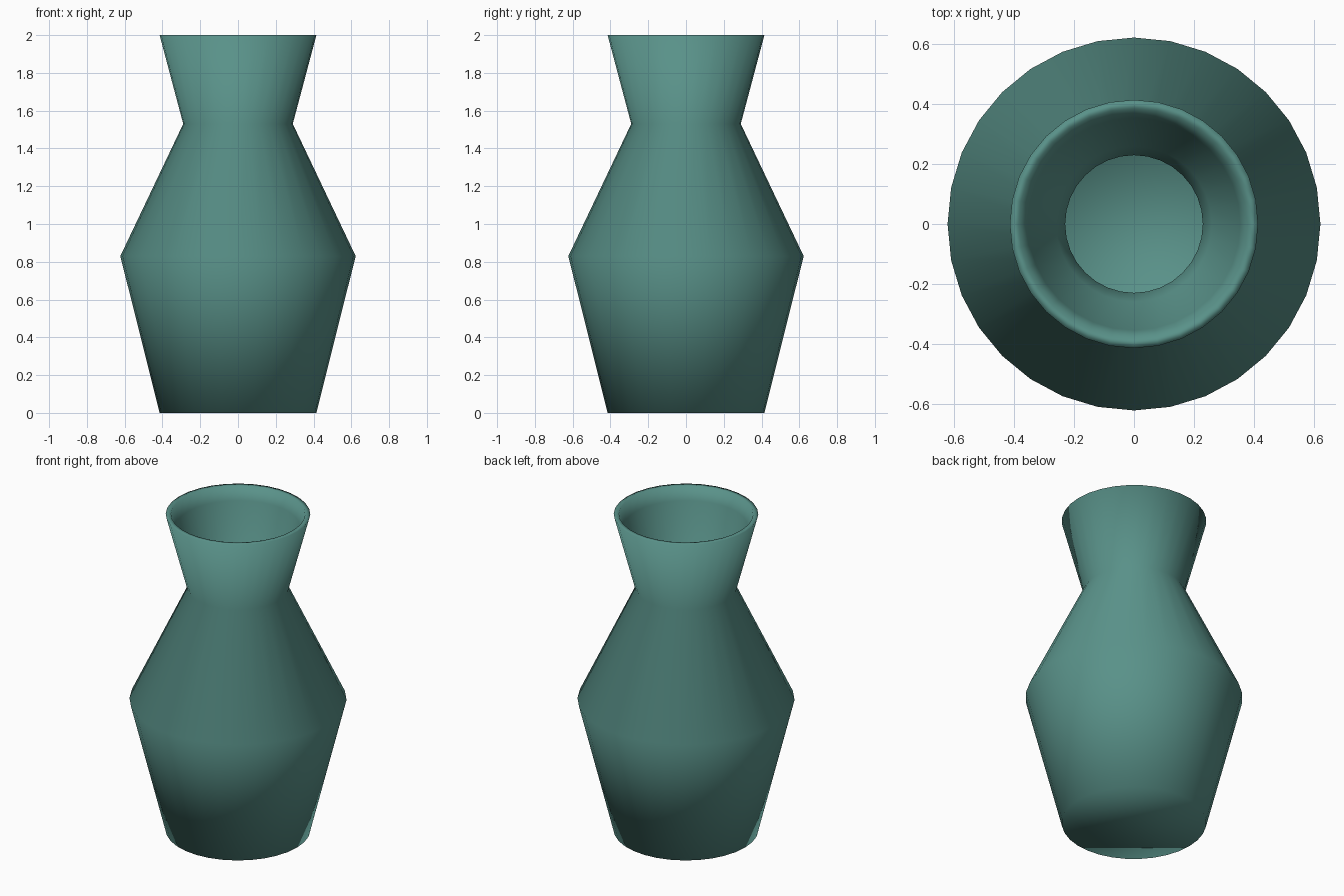
import bpy, bmesh, math

if "Cube" in bpy.data.objects:
    bpy.data.objects.remove(bpy.data.objects["Cube"])

SEGMENTS = 32

# Closed wall profile (radius, height): outside going up, over the rim, down the inside
OUTER = [(0.415, 0.0), (0.623, 0.83), (0.29, 1.53), (0.415, 2.0)]
INNER = [(0.385, 2.0), (0.355, 1.92), (0.26, 1.56), (0.23, 1.52),
         (0.565, 0.83), (0.37, 0.06)]


def lathe(name, profile, material):
    """Spin a profile around z and close both ends with caps."""
    bm = bmesh.new()
    rings = []
    for r, z in profile:
        rings.append([bm.verts.new((r * math.cos(2 * math.pi * i / SEGMENTS),
                                    r * math.sin(2 * math.pi * i / SEGMENTS), z))
                      for i in range(SEGMENTS)])
    for low, high in zip(rings, rings[1:]):
        for i in range(SEGMENTS):
            j = (i + 1) % SEGMENTS
            bm.faces.new((low[i], low[j], high[j], high[i]))
    bm.faces.new(list(reversed(rings[0])))   # underside
    bm.faces.new(rings[-1])                  # inside floor
    bmesh.ops.recalc_face_normals(bm, faces=bm.faces[:])
    for f in bm.faces:
        f.smooth = True
    mesh = bpy.data.meshes.new(name)
    bm.to_mesh(mesh)
    bm.free()
    mesh.materials.append(material)
    obj = bpy.data.objects.new(name, mesh)
    bpy.context.collection.objects.link(obj)
    return obj


glaze = bpy.data.materials.new("teal_glaze")
glaze.diffuse_color = (0.10, 0.285, 0.25, 1.0)
glaze.use_nodes = True
glaze.node_tree.nodes["Principled BSDF"].inputs["Base Color"].default_value = glaze.diffuse_color

# Hollow vase body with flared neck
lathe("vase", OUTER + INNER, glaze)
